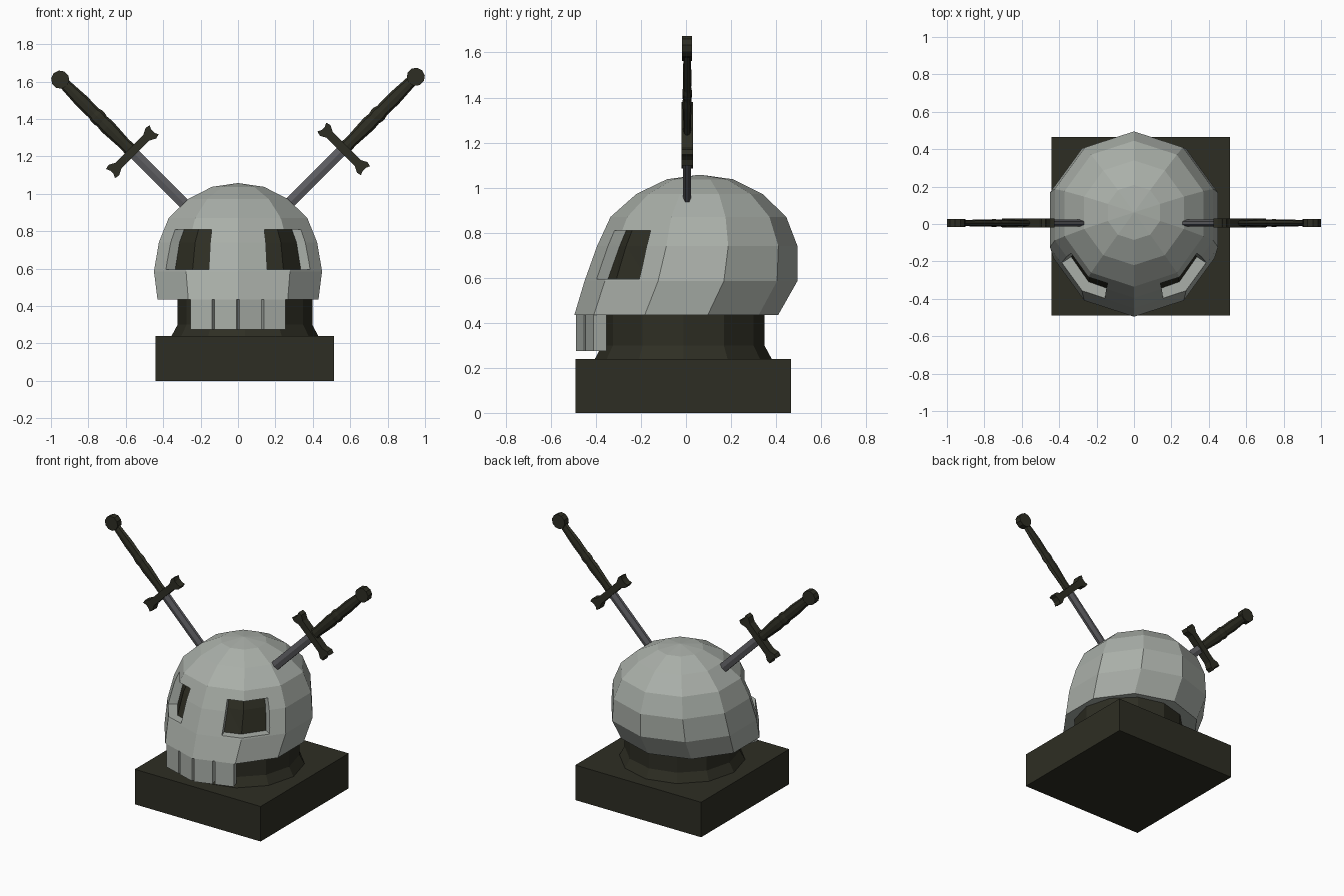
import bpy, bmesh, math
from mathutils import Matrix, Vector

if "Cube" in bpy.data.objects:
    bpy.data.objects.remove(bpy.data.objects["Cube"])


def material(name, rgb):
    m = bpy.data.materials.new(name)
    m.diffuse_color = (*rgb, 1)
    m.use_nodes = True
    m.node_tree.nodes["Principled BSDF"].inputs["Base Color"].default_value = m.diffuse_color
    return m


BONE = material("bone_grey", (0.40, 0.43, 0.395))
DARK = material("dark_olive", (0.027, 0.027, 0.017))
STEEL = material("steel_grey", (0.11, 0.11, 0.12))


def finish(name, bm, mats, matrix=None):
    if matrix is not None:
        bm.transform(matrix)
    bmesh.ops.recalc_face_normals(bm, faces=bm.faces)
    me = bpy.data.meshes.new(name)
    bm.to_mesh(me)
    bm.free()
    for m in mats:
        me.materials.append(m)
    ob = bpy.data.objects.new(name, me)
    bpy.context.collection.objects.link(ob)
    return ob


def box(name, size, matrix, mat):
    bm = bmesh.new()
    bmesh.ops.create_cube(bm, size=1)
    bm.transform(Matrix.Diagonal((*size, 1)))
    return finish(name, bm, [mat], matrix)


def loft(name, rings, mat, matrix=None):
    """Skin a stack of equal-length closed rings and cap both ends."""
    bm = bmesh.new()
    vs = [[bm.verts.new(p) for p in r] for r in rings]
    n = len(vs[0])
    for a, b in zip(vs, vs[1:]):
        for i in range(n):
            bm.faces.new((a[i], a[(i + 1) % n], b[(i + 1) % n], b[i]))
    bm.faces.new(vs[0])
    bm.faces.new(vs[-1])
    return finish(name, bm, [mat] if not isinstance(mat, list) else mat, matrix)


def ring(n, rx, ry, z, cx=0, cy=0):
    return [(cx + rx * math.sin(2 * math.pi * i / n),
             cy - ry * math.cos(2 * math.pi * i / n), z) for i in range(n)]


# Pedestal
box("base_block", (0.955, 0.955, 0.24), Matrix.Translation((0.037, -0.012, 0.12)), DARK)
loft("base_collar", [ring(12, r, r, z, 0.037, -0.012)
                     for r, z in ((0.395, 0.235), (0.36, 0.30), (0.36, 0.437))], DARK)

# Skull: ten-sided rings (z, radius, centre y), front leaning forward
profile = [(0.435, 0.4525, -0.043), (0.585, 0.4725, 0.022), (0.74, 0.445, 0.05),
           (0.87, 0.39, 0.055), (0.972, 0.28, 0.06), (1.037, 0.147, 0.062),
           (1.057, 0.004, 0.062)]
skull = loft("skull", [ring(10, r, r, z, 0, c) for z, r, c in profile], [BONE, DARK])

# Eye sockets: shallow bent cuts with dark backs
levels = [(0.595, ((0.155, -0.398), (0.274, -0.354), (0.382, -0.205))),
          (0.74, ((0.148, -0.346), (0.262, -0.31), (0.36, -0.175))),
          (0.81, ((0.14, -0.317), (0.244, -0.283), (0.335, -0.156)))]
centre = Vector((0, 0.04))
cutters = []
for side in (-1, 1):
    bm = bmesh.new()
    rows = []
    for z, pts in levels:
        dirs = [(Vector(p), (Vector(p) - centre).normalized()) for p in pts]
        outline = [p + d * 0.15 for p, d in dirs] + [p - d * 0.055 for p, d in reversed(dirs)]
        rows.append([bm.verts.new((side * p.x, p.y, z)) for p in outline])
    for a, b in zip(rows, rows[1:]):
        for i in range(6):
            j = (i + 1) % 6
            f = bm.faces.new((a[i], a[j], b[j], b[i]))
            f.material_index = 1 if i in (3, 4) else 0
    for row, idx in ((rows[0], 0), (rows[-1], 1)):
        for quad in ((0, 1, 4, 5), (1, 2, 3, 4)):
            bm.faces.new([row[k] for k in quad]).material_index = idx
    bmesh.ops.triangulate(bm, faces=bm.faces)
    cut = finish("eye_cutter", bm, [BONE, DARK])
    cut.hide_render = True
    mod = skull.modifiers.new("eye", "BOOLEAN")
    mod.operation = "DIFFERENCE"
    mod.solver = "EXACT"
    mod.object = cut
    cutters.append(cut)
dg = bpy.context.evaluated_depsgraph_get()
cut_mesh = bpy.data.meshes.new_from_object(skull.evaluated_get(dg))
skull.modifiers.clear()
skull.data = cut_mesh
for c in cutters:
    bpy.data.objects.remove(c)

# Teeth: two on each front facet of the jaw edge
front, corner = Vector((0, -0.492)), Vector((0.266, -0.406))
for side in (-1, 1):
    for t in (0.25, 0.74):
        p = front.lerp(corner, t)
        turn = math.atan2(corner.y - front.y, corner.x)
        inward = Vector((-math.sin(turn), math.cos(turn))) * 0.03
        m = (Matrix.Translation((side * (p.x + inward.x), p.y + inward.y, 0.36))
             @ Matrix.Rotation(side * turn, 4, "Z"))
        box("tooth", (0.122, 0.06, 0.17), m, BONE)


# Swords: local z runs from the tip to the pommel, guard at the origin
def sword(matrix):
    blade = [ring(6, 0.034 * s, 0.018 * s, z) for s, z in ((0.15, -0.62), (1, -0.54), (1, 0))]
    loft("sword_blade", blade, STEEL, matrix)
    half = [(0.022, 0.0), (0.022, 0.105), (0.04, 0.14), (0.034, 0.165)]
    end = [(s, t) for s, t in half] + [(0.012, 0.155)]
    end += [(-s, t) for s, t in reversed(end)]
    outline = end[1:-1] + [(-s, -t) for s, t in end[1:-1]]
    loft("sword_guard", [[(t, y, s) for s, t in outline] for y in (-0.025, 0.025)], DARK, matrix)
    grip = [(0.036, 0.0), (0.033, 0.06), (0.041, 0.19), (0.037, 0.23), (0.042, 0.25),
            (0.042, 0.27), (0.036, 0.29), (0.038, 0.38), (0.03, 0.51)]
    loft("sword_grip", [ring(8, r, r * 0.5, z) for r, z in grip], DARK, matrix)
    disc = [(x, y, 0) for x, y, _ in ring(10, 0.049, 0.049, 0)]
    loft("sword_pommel", [[(x, h, 0.545 + y) for x, y, _ in disc] for h in (-0.022, 0.022)],
         DARK, matrix)


for side, loc in ((1, (0.565, 0.005, 1.24)), (-1, (-0.565, 0.005, 1.225))):
    sword(Matrix.Translation(loc) @ Matrix.Rotation(side * math.pi / 4, 4, "Y"))
